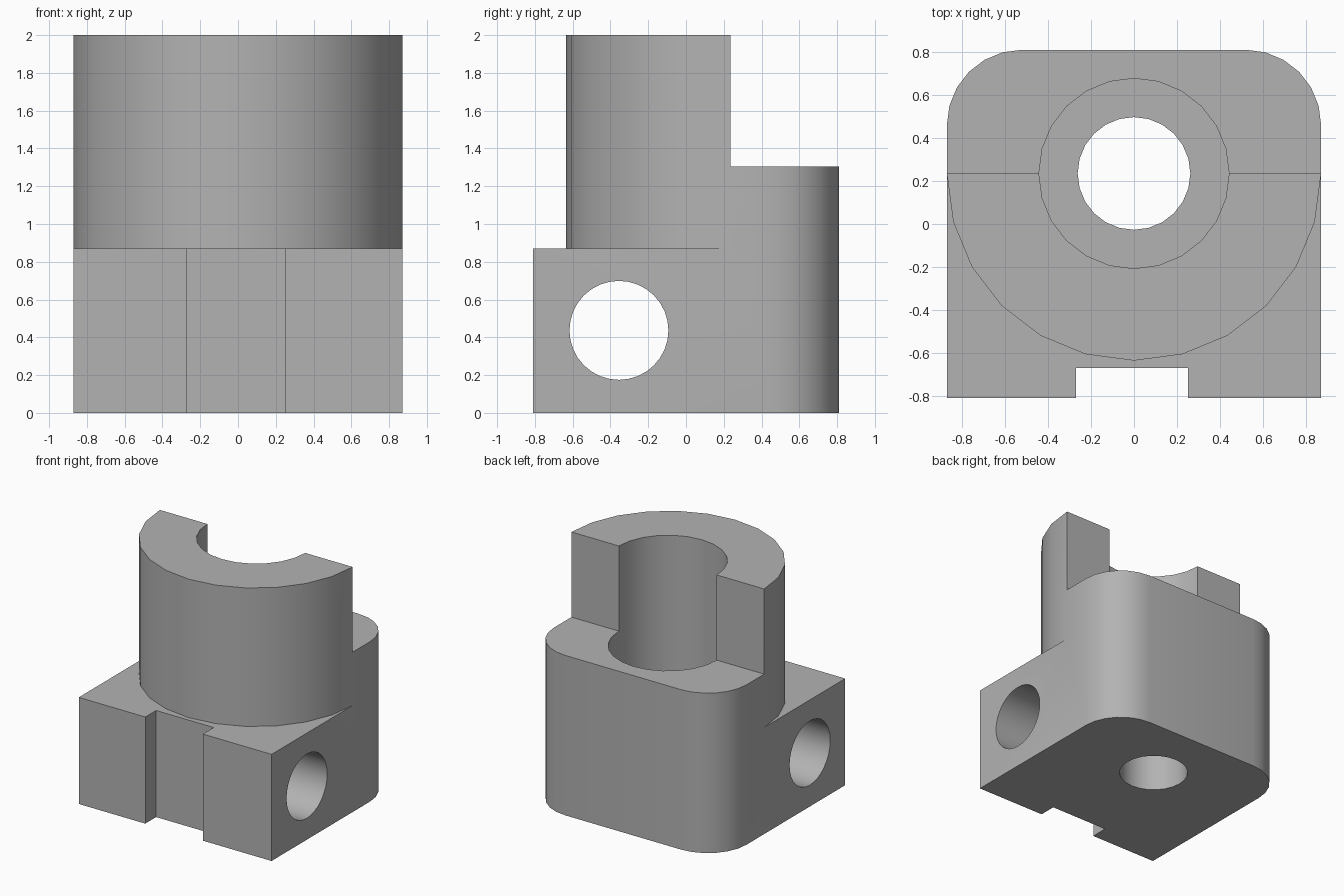
import bpy, bmesh
from math import radians, cos, sin
from mathutils import Matrix

cube = bpy.data.objects.get("Cube")
if cube:
    bpy.data.objects.remove(cube, do_unlink=True)

grey = bpy.data.materials.new("plain grey")
grey.use_nodes = True
COLOUR = (0.45, 0.45, 0.45, 1)
grey.diffuse_color = COLOUR
grey.node_tree.nodes["Principled BSDF"].inputs["Base Color"].default_value = COLOUR

HALF = 0.87        # half width and boss radius
DEPTH = 0.81       # half depth
AXIS_Y = 0.235     # boss axis
CORNER = 0.35


def arc(cx, cy, r, start, end, steps):
    angles = [radians(start + (end - start) * i / steps) for i in range(steps + 1)]
    return [(cx + r * cos(a), cy + r * sin(a)) for a in angles]


def prism(name, outline, z0, z1):
    """Extrude a closed xy outline from z0 to z1."""
    bm = bmesh.new()
    base = bm.faces.new([bm.verts.new((x, y, z0)) for x, y in outline])
    up = bmesh.ops.extrude_face_region(bm, geom=[base])["geom"]
    bmesh.ops.translate(bm, vec=(0, 0, z1 - z0),
                        verts=[v for v in up if isinstance(v, bmesh.types.BMVert)])
    bmesh.ops.recalc_face_normals(bm, faces=bm.faces)
    mesh = bpy.data.meshes.new(name)
    bm.to_mesh(mesh)
    bm.free()
    mesh.materials.append(grey)
    obj = bpy.data.objects.new(name, mesh)
    bpy.context.collection.objects.link(obj)
    return obj


def rect(x0, x1, y0, y1):
    return [(x0, y0), (x1, y0), (x1, y1), (x0, y1)]


def circle(cx, cy, r, steps=24):
    return arc(cx, cy, r, 0, 360, steps)[:-1]


# Footprint with two rounded rear corners, full height
inner_x, inner_y = HALF - CORNER, DEPTH - CORNER
body = prism("clamp_body",
             [(-HALF, -DEPTH), (HALF, -DEPTH)]
             + arc(inner_x, inner_y, CORNER, 0, 90, 6)
             + arc(-inner_x, inner_y, CORNER, 90, 180, 6), 0, 2)

# Rear step, and the waste around the half-round boss
rear_step = prism("rear_step_cutter", rect(-1, 1, AXIS_Y, 1), 1.305, 2.2)
boss_waste = prism("boss_waste_cutter",
                   [(-1, AXIS_Y)] + arc(0, AXIS_Y, HALF, 180, 360, 12)
                   + [(1, AXIS_Y), (1, -1), (-1, -1)], 0.87, 2.2)

# Front slot, stepped vertical bore and cross hole
slot = prism("front_slot_cutter", rect(-0.27, 0.25, -1, -0.67), -0.2, 1)
bore = prism("bore_cutter", circle(0, AXIS_Y, 0.442), 0.7, 2.2)
through = prism("through_hole_cutter", circle(0, AXIS_Y, 0.262), -0.2, 1)
cross = prism("cross_hole_cutter", circle(0, 0, 0.262, 32), -1, 1)
cross.data.transform(Matrix.Translation((0, -0.355, 0.437)) @ Matrix.Rotation(radians(90), 4, "Y"))

cutters = [rear_step, boss_waste, slot, bore, through, cross]
for cutter in cutters:
    cutter.hide_render = True
    mod = body.modifiers.new(cutter.name, "BOOLEAN")
    mod.operation = "DIFFERENCE"
    mod.solver = "EXACT"
    mod.object = cutter

# Bake the cuts, then drop the cutters
bpy.ops.object.select_all(action="DESELECT")
bpy.context.view_layer.objects.active = body
body.select_set(True)
for mod in list(body.modifiers):
    bpy.ops.object.modifier_apply(modifier=mod.name)
for cutter in cutters:
    bpy.data.objects.remove(cutter, do_unlink=True)
bpy.ops.object.shade_smooth_by_angle(angle=radians(30))
